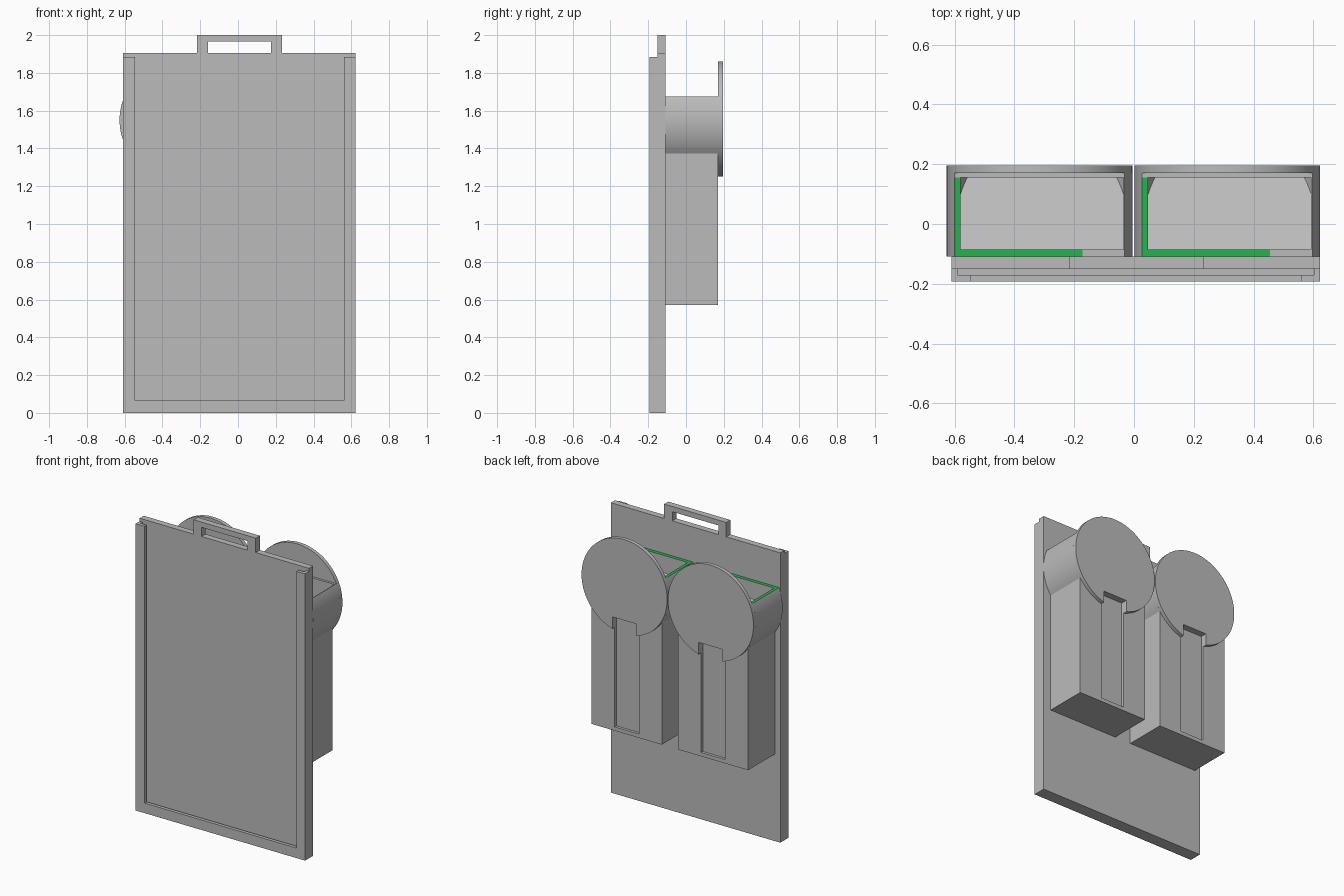
import bpy, bmesh, math
from mathutils import Vector

if "Cube" in bpy.data.objects:
    bpy.data.objects.remove(bpy.data.objects["Cube"])


def material(name, color):
    m = bpy.data.materials.new(name)
    m.diffuse_color = (*color, 1)
    m.use_nodes = True
    m.node_tree.nodes["Principled BSDF"].inputs["Base Color"].default_value = m.diffuse_color
    return m


GREY = material("grey plastic", (0.50, 0.50, 0.50))
GREEN = material("green rim", (0.02, 0.45, 0.08))


def extrude(name, profile, y0, y1, mat=GREY):
    """Extrude an x-z outline from y0 to y1."""
    bm = bmesh.new()
    face = bm.faces.new([bm.verts.new((x, y0, z)) for x, z in profile])
    new = bmesh.ops.extrude_face_region(bm, geom=[face])["geom"]
    bmesh.ops.translate(bm, vec=(0, y1 - y0, 0),
                        verts=[v for v in new if isinstance(v, bmesh.types.BMVert)])
    bmesh.ops.recalc_face_normals(bm, faces=bm.faces)
    me = bpy.data.meshes.new(name)
    bm.to_mesh(me)
    bm.free()
    me.materials.append(mat)
    ob = bpy.data.objects.new(name, me)
    bpy.context.collection.objects.link(ob)
    return ob


def rect(x0, x1, z0, z1):
    return [(x0, z0), (x1, z0), (x1, z1), (x0, z1)]


def arc(cx, cz, r, a0, a1, n):
    return [(cx + r * math.cos(a0 + (a1 - a0) * i / n),
             cz + r * math.sin(a0 + (a1 - a0) * i / n)) for i in range(n + 1)]


def tray(x0, x1, z0, z1, ix0, ix1, iz):
    """U-shaped frame open at the top."""
    return [(x0, z0), (x1, z0), (x1, z1), (ix1, z1), (ix1, iz),
            (ix0, iz), (ix0, z1), (x0, z1)]


def cut(ob, cutter):
    """Subtract cutter from ob and delete the cutter."""
    mod = ob.modifiers.new("cut", "BOOLEAN")
    mod.operation, mod.solver, mod.object = "DIFFERENCE", "EXACT", cutter
    dg = bpy.context.evaluated_depsgraph_get()
    me = bpy.data.meshes.new_from_object(ob.evaluated_get(dg))
    ob.modifiers.clear()
    ob.data = me
    bpy.data.objects.remove(cutter)


def smooth(ob):
    bpy.ops.object.select_all(action="DESELECT")
    ob.select_set(True)
    bpy.context.view_layer.objects.active = ob
    bpy.ops.object.shade_smooth_by_angle(angle=math.radians(30))


# Sign holder: back board, sheet slot, front frame and carrying handle
L, R, BACK = -0.61, 0.622, -0.108
extrude("back_board", rect(L, R, 0, 1.905), -0.15, BACK)
extrude("sheet_slot", tray(L, R, 0, 1.885, -0.59, 0.602, 0.03), -0.17, -0.15)
extrude("front_frame", tray(L, R, 0, 1.885, -0.545, 0.56, 0.066), -0.192, -0.17)
extrude("handle", [(-0.217, 1.905), (-0.16, 1.905), (-0.16, 1.965), (0.175, 1.965),
                   (0.175, 1.905), (0.234, 1.905), (0.234, 2.0), (-0.217, 2.0)],
        -0.15, BACK)

# Two dispensers on the back
RAD, CZ, RIM, HALF, SLOT = 0.311, 1.55, 1.675, 0.255, 0.0875
for side, cx in (("left", -0.316), ("right", 0.312)):
    # round hopper blending into the rectangular magazine
    top = math.asin((RIM - CZ) / RAD)
    join = math.acos(HALF / RAD)
    right = arc(cx, CZ, RAD, top, -join, 40)
    left = arc(cx, CZ, RAD, math.pi + join, math.pi - top, 40)
    body = extrude(side + "_dispenser",
                   right + [(cx + HALF, 0.572), (cx - HALF, 0.572)] + left, BACK, 0.17)

    # hopper pocket with a floor sloping down to the back
    pocket = extrude("pocket", arc(cx + 0.008, CZ, 0.3, 0, math.tau * 127 / 128, 127),
                     -0.085, 0.155)
    bm = bmesh.new()
    bm.from_mesh(pocket.data)
    res = bmesh.ops.bisect_plane(bm, geom=bm.verts[:] + bm.edges[:] + bm.faces[:],
                                 plane_co=(0, -0.085, 1.56),
                                 plane_no=Vector((0, 0.175, 0.24)).normalized(),
                                 clear_inner=True)
    bmesh.ops.holes_fill(bm, edges=[e for e in bm.edges if e.is_boundary])
    bmesh.ops.recalc_face_normals(bm, faces=bm.faces)
    bm.to_mesh(pocket.data)
    bm.free()
    cut(body, pocket)

    # recessed channel down the back of the magazine
    cut(body, extrude("channel", rect(cx - SLOT, cx + SLOT, 0.597, 1.33), 0.152, 0.3))

    # green part of the rim
    body.data.materials.clear()
    body.data.materials.append(GREY)
    body.data.materials.append(GREEN)
    bm = bmesh.new()
    bm.from_mesh(body.data)
    for co, no in (((cx + 0.143, 0, 0), (1, 0, 0)), ((0, 0.155, 0), (0, 1, 0))):
        tops = [f for f in bm.faces if f.normal.z > 0.9 and f.calc_center_median().z > 1.67]
        geom = set(tops)
        for f in tops:
            geom.update(f.edges)
            geom.update(f.verts)
        bmesh.ops.bisect_plane(bm, geom=list(geom), plane_co=co, plane_no=no)
    for f in bm.faces:
        c = f.calc_center_bounds()
        f.material_index = int(f.normal.z > 0.9 and c.z > 1.67
                               and c.x < cx + 0.143 and c.y < 0.155)
    bm.to_mesh(body.data)
    bm.free()
    smooth(body)

    # round back plate, notched over the channel
    a = math.acos(SLOT / RAD)
    disc = extrude(side + "_back_disc",
                   arc(cx, CZ, RAD, -a, math.pi + a, 110)
                   + [(cx - SLOT, 1.33), (cx + SLOT, 1.33)], 0.17, 0.195)
    smooth(disc)
